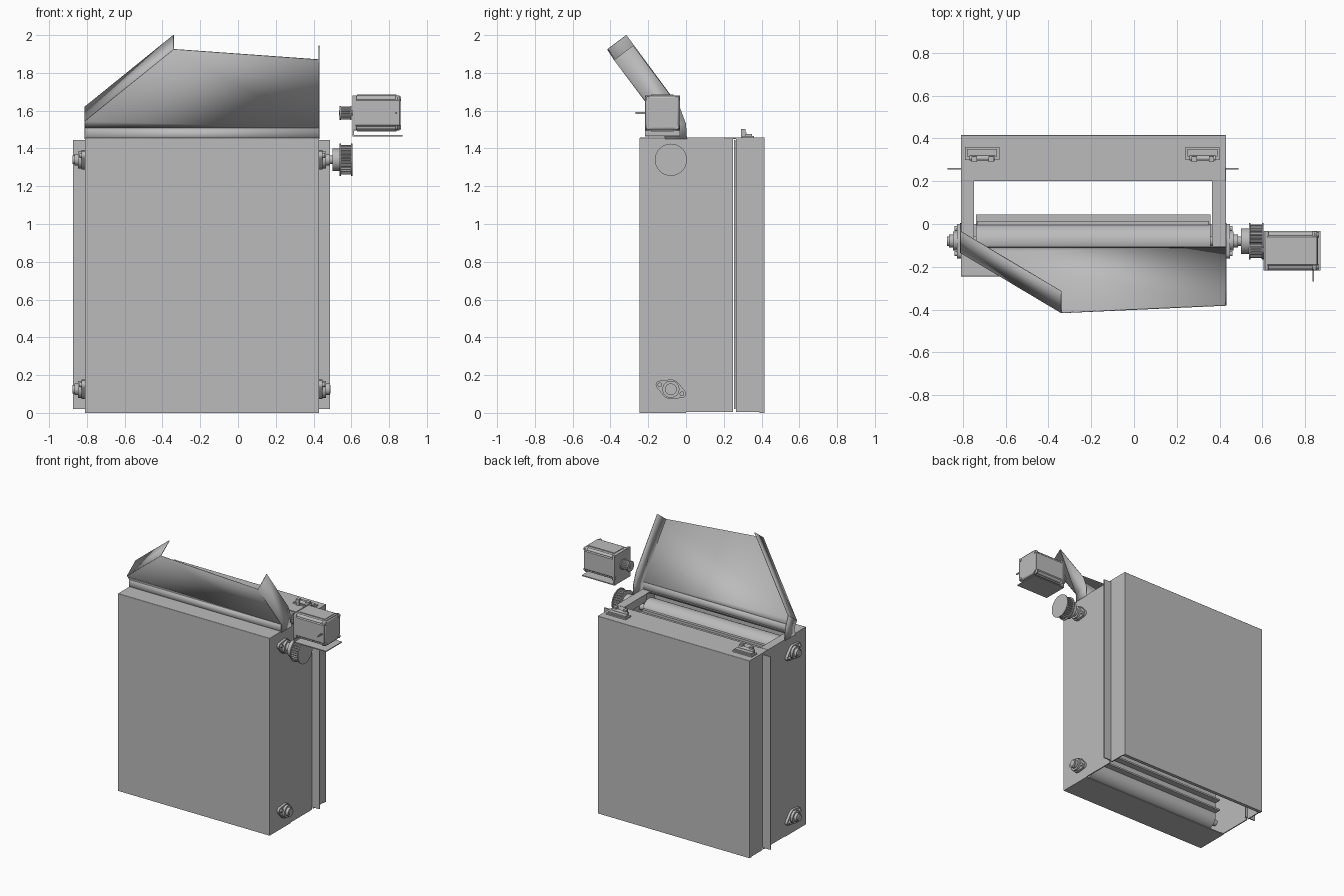
import bpy, bmesh, math
from mathutils import Vector

cube = bpy.data.objects.get("Cube")
if cube:
    bpy.data.objects.remove(cube)

GREY = (0.5, 0.5, 0.5, 1)
metal = bpy.data.materials.new("plain grey metal")
metal.use_nodes = True
metal.diffuse_color = GREY
metal.node_tree.nodes["Principled BSDF"].inputs["Base Color"].default_value = GREY
made = []


def finish(name, bm):
    bmesh.ops.recalc_face_normals(bm, faces=bm.faces)
    mesh = bpy.data.meshes.new(name)
    bm.to_mesh(mesh)
    bm.free()
    mesh.materials.append(metal)
    obj = bpy.data.objects.new(name, mesh)
    bpy.context.collection.objects.link(obj)
    made.append(obj)
    return obj


def box(name, x, y, z, bevel=0):
    bm = bmesh.new()
    bmesh.ops.create_cube(bm, size=1)
    for v in bm.verts:
        v.co = [(a + b) / 2 + c * (b - a) for (a, b), c in zip((x, y, z), v.co)]
    obj = finish(name, bm)
    if bevel:
        mod = obj.modifiers.new("rounded edges", "BEVEL")
        mod.width, mod.segments = bevel, 2
    return obj


def prism(name, outline, x0, x1):
    """Extrude a y-z outline along x."""
    bm = bmesh.new()
    face = bm.faces.new([bm.verts.new((x0, y, z)) for y, z in outline])
    out = bmesh.ops.extrude_face_region(bm, geom=[face])
    bmesh.ops.translate(bm, vec=(x1 - x0, 0, 0),
                        verts=[v for v in out["geom"] if isinstance(v, bmesh.types.BMVert)])
    return finish(name, bm)


def arc(y, z, r, start=0, sweep=math.tau, n=32):
    return [(y + r * math.cos(start + sweep * i / n), z + r * math.sin(start + sweep * i / n))
            for i in range(n)]


def rod(name, y, z, r, x0, x1):
    return prism(name, arc(y, z, r), x0, x1)


def toothed(name, y, z, r, x0, x1, teeth):
    pts = []
    for i in range(teeth * 4):
        a = math.tau * i / (teeth * 4)
        rr = r if i % 4 < 2 else r * 0.9
        pts.append((y + rr * math.cos(a), z + rr * math.sin(a)))
    return prism(name, pts, x0, x1)


def sheet(name, points):
    bm = bmesh.new()
    bm.faces.new([bm.verts.new(p) for p in points])
    obj = finish(name, bm)
    mod = obj.modifiers.new("sheet thickness", "SOLIDIFY")
    mod.thickness, mod.offset = 0.005, 0
    return obj


# Cabinet sheet metal
L, R, F, B, TOP, T = -0.81, 0.43, -0.245, 0.415, 1.457, 0.008
SPLIT, REAR = 0.25, 0.265
box("front_panel", (L, R), (F, F + T), (0.004, TOP), 0.004)
box("back_panel", (L, R), (B - T, B), (0.004, TOP), 0.004)
for side, x in (("right", (R - T, R)), ("left", (L, L + T))):
    box(side + "_front_wall", x, (F, SPLIT), (0.004, TOP - 0.003))
    box(side + "_rear_wall", x, (REAR, B), (0.004, TOP))
box("bottom_plate", (L, R), (F, 0.0), (0, T))
box("back_bottom_lip", (L, R), (B - 0.025, B), (0, T))
box("right_flange", (R - 0.02, 0.488), (0.254, 0.262), (0.02, 1.445))
box("left_flange", (-0.873, L + 0.02), (0.254, 0.262), (0.02, 1.445))

# Top frame around the feed opening
box("top_front_plate", (L, R), (F, -0.105), (TOP - T, TOP), 0.003)
box("top_rear_plate", (L, R), (0.2, B), (TOP - T, TOP), 0.003)
box("top_left_rail", (L, -0.75), (-0.105, 0.2), (TOP - T, TOP))
box("top_right_rail", (0.367, R), (-0.105, 0.2), (TOP - T, TOP))
for name, x in (("left_opening_lip", -0.75), ("right_opening_lip", 0.367)):
    box(name, (x - 0.003, x + 0.003), (-0.06, 0.2), (1.4, TOP))

# Hinges
for i, x in enumerate((-0.79, 0.24)):
    tag = "hinge_%d_" % (i + 1)
    box(tag + "leaf", (x, x + 0.16), (0.3, 0.36), (TOP, TOP + 0.01))
    rod(tag + "pin", 0.308, TOP + 0.022, 0.012, x + 0.02, x + 0.14)
    for k in (0.03, 0.11):
        box(tag + "knuckle", (x + k, x + k + 0.025), (0.29, 0.315), (TOP, TOP + 0.045))
    box(tag + "catch", (x + 0.01, x + 0.15), (0.315, 0.35), (TOP, TOP + 0.02))

# Tilted feed chute
lip = Vector((0, 0.1, 0.075))
base_l, base_r = Vector((L, -0.11, 1.51)), Vector((R, -0.11, 1.51))
low_l = Vector((L, -0.135, 1.545))
peak, high_r = Vector((-0.34, -0.415, 1.925)), Vector((R, -0.38, 1.87))
sheet("chute_panel", [base_l, base_r, high_r, peak, low_l])
sheet("chute_base", [(L, -0.11, 1.44), (R, -0.11, 1.44), base_r, base_l])
sheet("chute_left_lip", [low_l, peak, peak + lip, low_l + lip])


def chute_cheek(name, x, upper):
    foot = [(x, 0.005, 1.45), (x, -0.11, 1.45), (x, -0.11, 1.51)]
    sheet(name, foot + [upper, upper + lip, (x, -0.03, 1.61), (x, 0, 1.53)])


chute_cheek("chute_right_cheek", R, high_r)
chute_cheek("chute_left_cheek", L, low_l)

# Cleated conveyor inside
CY, LOW, HIGH, BR = -0.08, 0.125, 1.34, 0.08
prism("conveyor_belt", arc(CY, HIGH, BR, 0, math.pi, 16) + arc(CY, LOW, BR, math.pi, math.pi, 16),
      -0.738, 0.358)
for i in range(16):
    z = LOW + 0.02 + i * 0.08
    box("rear_cleat", (-0.738, 0.358), (0, 0.045), (z, z + 0.012))
    box("front_cleat", (-0.738, 0.358), (-0.205, -0.16), (z, z + 0.012))
box("cleat_ridge", (-0.735, 0.35), (-0.005, 0.015), (1.345, 1.375))

# Shafts and flanged bearings
tilt = math.radians(-22)
for level, z in (("lower", LOW), ("upper", HIGH)):
    rod(level + "_shaft", CY, z, 0.022, -0.875, 0.49)
    for side, wall, d in (("right", R, 1), ("left", L, -1)):
        bm = bmesh.new()
        ears = [(CY + s * 0.063 * math.cos(tilt), z + s * 0.063 * math.sin(tilt)) for s in (-1, 1)]
        rims = arc(CY, z, 0.052) + [p for e in ears for p in arc(*e, 0.022, n=16)]
        for x in (wall, wall + d * 0.018):
            for y, h in rims:
                bm.verts.new((x, y, h))
        hull = bmesh.ops.convex_hull(bm, input=bm.verts)
        bmesh.ops.delete(bm, geom=hull["geom_interior"], context="VERTS")
        tag = "%s_%s_bearing_" % (level, side)
        finish(tag + "flange", bm)
        rod(tag + "housing", CY, z, 0.045, wall, wall + d * 0.036)
        rod(tag + "collar", CY, z, 0.031, wall, wall + d * 0.056)
        for e in ears:
            rod(tag + "bolt", *e, 0.012, wall, wall + d * 0.03)

# Driven pulley
rod("pulley_shaft", CY, HIGH, 0.022, 0.48, 0.54)
rod("pulley_hub", CY, HIGH, 0.06, 0.5, 0.542)
toothed("pulley_teeth", CY, HIGH, 0.077, 0.54, 0.603, 28)
for x in (0.538, 0.598):
    rod("pulley_rim", CY, HIGH, 0.085, x, x + 0.007)

# Motor, drive gear and bracket
MY, MZ, H = -0.125, 1.588, 0.093
toothed("drive_gear", MY, MZ, 0.034, 0.54, 0.6, 16)
for x in (0.538, 0.595):
    rod("drive_gear_rim", MY, MZ, 0.038, x, x + 0.006)
rod("motor_shaft", MY, MZ, 0.014, 0.535, 0.62)
box("motor_face_plate", (0.612, 0.628), (MY - H, MY + H), (MZ - H, MZ + H), 0.006)
c = 0.028
prism("motor_body", [(MY + a * (H - i), MZ + b * (H - j)) for a, b, i, j in (
    (1, 1, 0, c), (1, 1, c, 0), (-1, 1, c, 0), (-1, 1, 0, c),
    (-1, -1, 0, c), (-1, -1, c, 0), (1, -1, c, 0), (1, -1, 0, c))], 0.62, 0.855)
box("motor_end_cap", (0.83, 0.86), (MY - H, MY + H), (MZ - H, MZ + H), 0.015)
for a in (-1, 1):
    for b in (-1, 1):
        rod("motor_bolt", MY + a * 0.075, MZ + b * 0.075, 0.012, 0.605, 0.864)
    box("motor_rib", (0.63, 0.84), (MY - 0.06, MY + 0.06),
        (MZ + a * H - 0.004, MZ + a * H + 0.004))
box("motor_connector", (0.835, 0.841), (-0.268, -0.21), (1.583, 1.593))
box("bracket_upright", (0.606, 0.613), (MY - H, MY + H), (1.463, MZ + H))
box("bracket_foot", (0.606, 0.872), (MY - H, MY + H), (1.463, 1.47))

# Smooth round parts, keep sharp edges
bpy.ops.object.select_all(action="DESELECT")
for obj in made:
    obj.select_set(True)
bpy.context.view_layer.objects.active = made[0]
bpy.ops.object.shade_smooth_by_angle(angle=math.radians(30))
